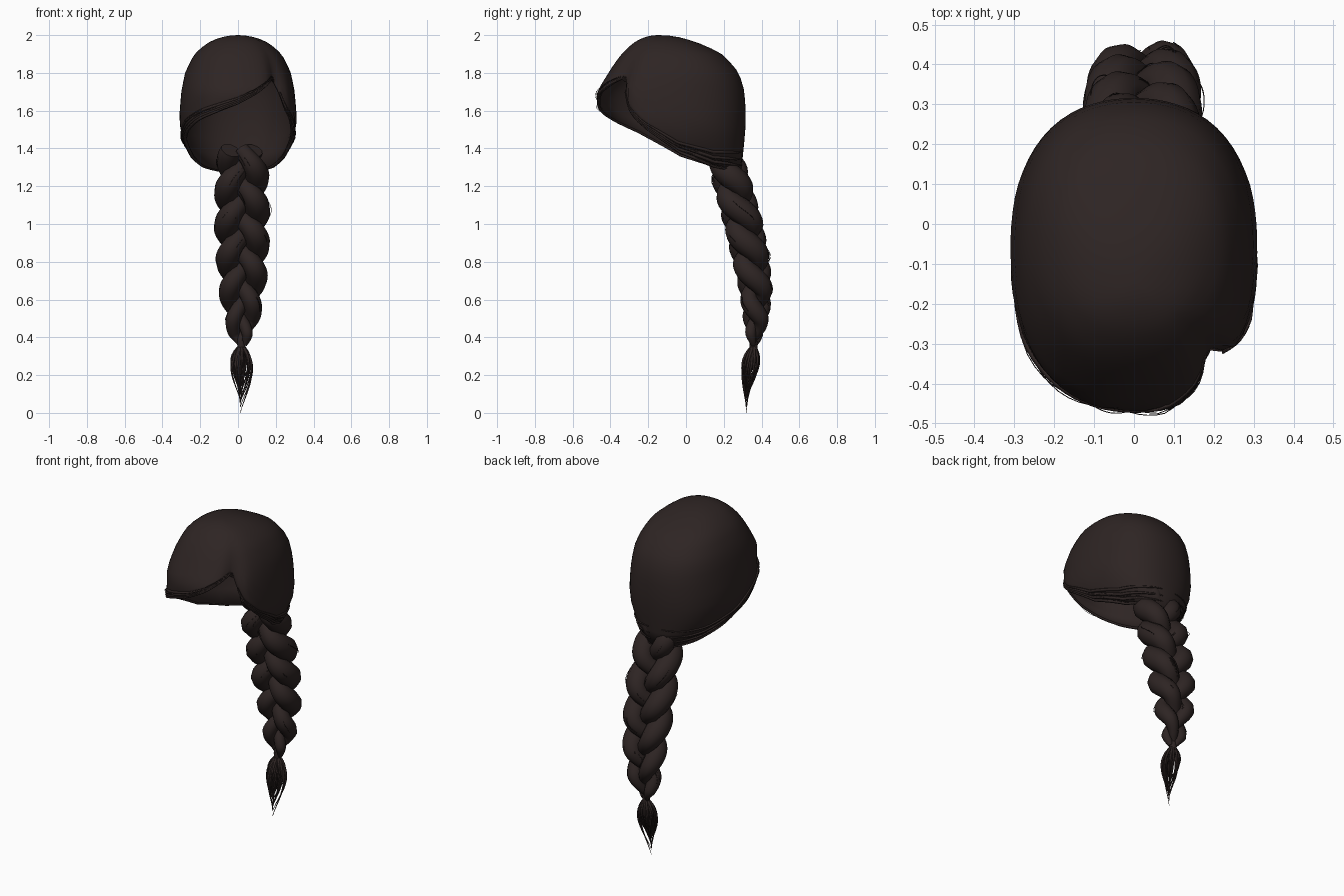
import bpy, bmesh, math, random
from math import sin, cos, pi, radians
from mathutils import Vector

random.seed(4)
if "Cube" in bpy.data.objects:
    bpy.data.objects.remove(bpy.data.objects["Cube"])

hair = bpy.data.materials.new("dark_brown_hair")
hair.use_nodes = True
COLOR = (0.027, 0.018, 0.017, 1)
hair.diffuse_color = COLOR
hair.node_tree.nodes["Principled BSDF"].inputs["Base Color"].default_value = COLOR
hair.node_tree.nodes["Principled BSDF"].inputs["Roughness"].default_value = 0.8


def lerp_table(table, v):
    """Interpolate rows (key, values...) at key v."""
    for a, b in zip(table, table[1:]):
        if v <= b[0]:
            k = max(0, (v - a[0]) / (b[0] - a[0]))
            return [p + (q - p) * k for p, q in zip(a[1:], b[1:])]
    return list(table[-1][1:])


# Cap cross-sections: depth below crown, front y, back y, half width
SECTIONS = [(0, -.15, -.14, 0), (.03, -.26, .03, .14), (.1, -.34, .19, .23),
            (.2, -.41, .28, .28), (.3, -.47, .31, .3), (.45, -.46, .318, .312),
            (.55, -.41, .31, .295), (.65, -.35, .3, .24), (.74, -.27, .29, .17)]
SECTIONS = [(math.sqrt(r[0]),) + r[1:] for r in SECTIONS]
# Height of the hairline by azimuth in degrees, 0 is the front
RIM = [(-180, 1.27), (-150, 1.28), (-120, 1.305), (-90, 1.365), (-60, 1.49),
       (-38, 1.56), (-15, 1.61), (0, 1.64), (18, 1.69), (40, 1.77), (47, 1.74),
       (54, 1.61), (68, 1.5), (90, 1.38), (120, 1.305), (150, 1.28), (180, 1.27)]


def cap_point(deg, t, swell=1.0):
    """Point on the cap: t runs from the crown (0) to the hairline (1)."""
    s = math.sqrt(2 - lerp_table(RIM, deg)[0]) * t
    front, back, width = lerp_table(SECTIONS, s)
    a = radians(deg)
    mid, half = (front + back) / 2, (back - front) / 2
    groove = 1 - 0.11 * t ** 3 * math.exp(-((deg - 45) / 9) ** 2)
    fuller = 1 + 0.05 * sin(2 * a) ** 2
    k = groove * fuller * swell
    return Vector((width * sin(a) * k, mid - half * cos(a) * k, 2 - s * s))


def finish(ob, angle=50):
    ob.data.materials.append(hair)
    bpy.ops.object.select_all(action='DESELECT')
    ob.select_set(True)
    bpy.context.view_layer.objects.active = ob
    if ob.type == 'MESH':
        bpy.ops.object.shade_smooth_by_angle(angle=radians(angle))


def build_cap():
    bm = bmesh.new()
    cols, rings = 72, 16
    crown = bm.verts.new((0, -.145, 2))
    grid = [[bm.verts.new(cap_point(-180 + 360 * c / cols, r / rings))
             for c in range(cols)] for r in range(1, rings + 1)]
    for c in range(cols):
        d = (c + 1) % cols
        bm.faces.new((crown, grid[0][c], grid[0][d]))
        for up, low in zip(grid, grid[1:]):
            bm.faces.new((up[c], low[c], low[d], up[d]))
    bmesh.ops.recalc_face_normals(bm, faces=bm.faces)
    mesh = bpy.data.meshes.new("hair_cap")
    bm.to_mesh(mesh)
    ob = bpy.data.objects.new("hair_cap", mesh)
    bpy.context.collection.objects.link(ob)
    thick = ob.modifiers.new("thickness", 'SOLIDIFY')
    thick.thickness = 0.012
    finish(ob, 60)


def strands(name, paths, bevel, sides=1):
    """One curve object; each path is a list of (point, radius factor)."""
    cu = bpy.data.curves.new(name, 'CURVE')
    cu.dimensions = '3D'
    cu.bevel_depth = bevel
    cu.bevel_resolution = sides
    cu.use_fill_caps = True
    for path in paths:
        sp = cu.splines.new('POLY')
        sp.points.add(len(path) - 1)
        for p, (co, r) in zip(sp.points, path):
            p.co = (*co, 1)
            p.radius = r
        sp.use_smooth = True
    ob = bpy.data.objects.new(name, cu)
    bpy.context.collection.objects.link(ob)
    finish(ob)


build_cap()

# Combed locks that follow the hairline from the parting round to the nape
locks = []
for start, end in ((44, -170), (50, 170)):
    for lift in (0, .025, .05, .08):
        n = 48
        locks.append([(cap_point(start + (end - start) * i / n,
                                 1 - lift * (.3 + .7 * i / n), 1.0),
                       .3 + .7 * sin(pi * i / n)) for i in range(n + 1)])
strands("hairline_locks", locks, 0.009)

# Fine flyaway hairs just off the hairline
fly = []
for i in range(26):
    start = random.uniform(-150, 120)
    span, t = random.uniform(20, 45), random.uniform(.95, 1.01)
    if start < 50 < start + span:
        continue
    fly.append([(cap_point(start + span * j / 8, t, 1 + .035 * sin(pi * j / 8)), 1)
                for j in range(9)])
strands("flyaway_hairs", fly, 0.0012, 0)

# Braid spine: negated height, x, y, scale
SPINE = [(-1.39, .02, .2, .85), (-1.25, .02, .235, 1), (-1, .022, .305, 1.03),
         (-.8, .024, .345, .97), (-.65, .022, .37, .87), (-.5, .02, .372, .68),
         (-.42, .02, .365, .5), (-.36, .018, .358, .2)]


def braid_strand(phase):
    path, n = [], 110
    for i in range(n + 1):
        z = 1.39 - 1.03 * i / n
        x, y, k = lerp_table(SPINE, -z)
        a = 2 * pi * (1.39 - z) / .54 + phase
        path.append((Vector((x + .08 * k * sin(a), y - .045 * k * sin(2 * a), z)),
                     k * (.8 + .25 * sin(a) ** 2)))
    return path


strands("braid", [braid_strand(j * 2 * pi / 3) for j in range(3)], 0.064, 3)

# Loose hairs lying on the braid
loose = []
for i in range(40):
    path = braid_strand(random.randrange(3) * 2 * pi / 3)
    first = random.randrange(0, 85)
    side, out = random.uniform(0, 2 * pi), random.uniform(.98, 1.12)
    loose.append([(p + Vector((cos(side), sin(side), 0)) * .064 * r * out, 1)
                  for p, r in path[first:first + 16]])
strands("loose_braid_hairs", loose, 0.0015, 0)

# Tie at the end of the braid
bpy.ops.mesh.primitive_cylinder_add(vertices=12, radius=.021, depth=.04,
                                    location=(.018, .358, .36))
tie = bpy.context.object
tie.name = "braid_tie"
finish(tie)

# Tassel: locks swell out below the tie and gather to a point
tassel = []
for i in range(30):
    a = i * 2.4
    wide = random.uniform(.55, 1)
    end = 0 if i == 0 else random.uniform(.03, .16)
    path = []
    for j in range(13):
        t = j / 12
        bulge = wide * sin(pi * t ** .75) ** 1.2
        path.append((Vector((.018 - .006 * t + .064 * bulge * cos(a),
                             .358 - .04 * t + .045 * bulge * sin(a),
                             .36 + (end - .36) * t)), 1.05 - .9 * t))
    tassel.append(path)
strands("tassel", tassel, 0.008)
